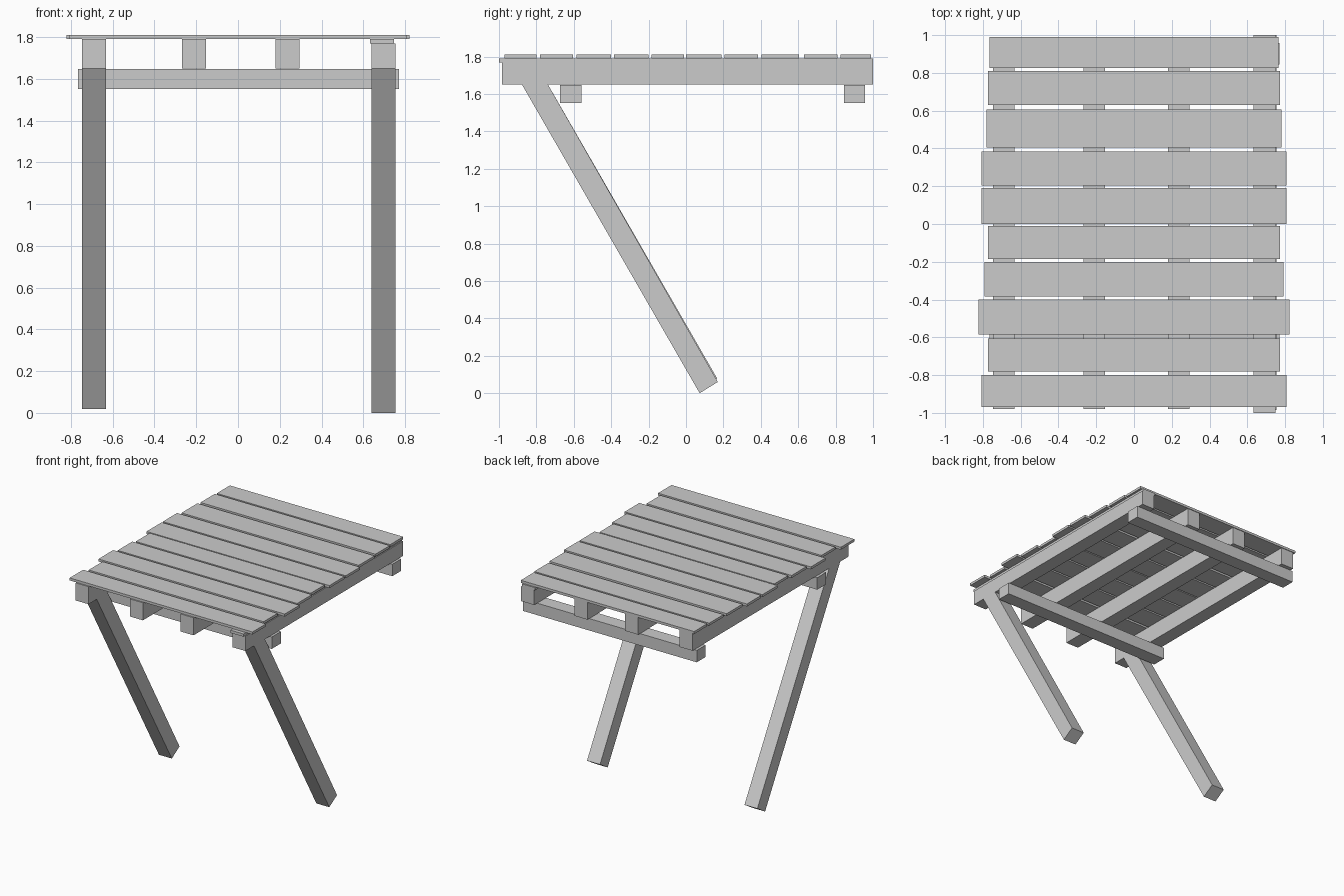
import bpy, bmesh

if "Cube" in bpy.data.objects:
    bpy.data.objects.remove(bpy.data.objects["Cube"])


def prism(name, profile, x0, x1):
    """Extrude a (y, z) outline along x."""
    bm = bmesh.new()
    face = bm.faces.new([bm.verts.new((x0, y, z)) for y, z in profile])
    ext = bmesh.ops.extrude_face_region(bm, geom=[face])
    moved = [v for v in ext["geom"] if isinstance(v, bmesh.types.BMVert)]
    bmesh.ops.translate(bm, verts=moved, vec=(x1 - x0, 0, 0))
    bmesh.ops.recalc_face_normals(bm, faces=bm.faces)
    mesh = bpy.data.meshes.new(name)
    bm.to_mesh(mesh)
    bm.free()
    obj = bpy.data.objects.new(name, mesh)
    bpy.context.collection.objects.link(obj)
    return obj


def box(name, x0, x1, y0, y1, z0, z1):
    return prism(name, [(y0, z0), (y1, z0), (y1, z1), (y0, z1)], x0, x1)


# Deck planks of uneven length: y start, y end, half length
planks = [
    (-0.97, -0.80, 0.807), (-0.78, -0.605, 0.772), (-0.585, -0.40, 0.822),
    (-0.385, -0.20, 0.792), (-0.185, -0.01, 0.772), (0.00, 0.19, 0.807),
    (0.205, 0.385, 0.807), (0.405, 0.605, 0.782), (0.63, 0.81, 0.772),
    (0.825, 0.99, 0.765),
]
for i, (y0, y1, half) in enumerate(planks):
    box(f"deck_plank_{i + 1}", -half, half, y0, y1, 1.79, 1.81)

# Lengthwise joists, each with a thin packing strip under the planks
joists = [(-0.747, -0.633, -0.98, 0.985), (-0.268, -0.153, -0.98, 0.985),
          (0.18, 0.294, -0.98, 0.985), (0.64, 0.755, -0.985, 1.0)]
for i, (x0, x1, y0, y1) in enumerate(joists):
    box(f"joist_{i + 1}", x0, x1, y0, y1, 1.65, 1.768)
    last = i == 3
    shift = -0.007 if last else 0
    box(f"joist_strip_{i + 1}", x0 + shift, x1 + shift,
        -1.0 if last else y0, y1, 1.768, 1.79)

# Cross beams under the joists
for name, y0, y1 in [("front_beam", -0.674, -0.56), ("back_beam", 0.845, 0.957)]:
    box(name, -0.765, 0.77, y0, y1, 1.552, 1.647)

# Slanted legs, cut flush with the underside of the joists
for name, x0, x1, dy, dz in [("left_leg", -0.747, -0.633, -0.003, 0.018),
                             ("right_leg", 0.64, 0.755, 0, 0)]:
    prism(name, [(0.073 + dy, dz), (0.17 + dy, 0.06 + dz),
                 (-0.738, 1.65), (-0.877, 1.65)], x0, x1)
